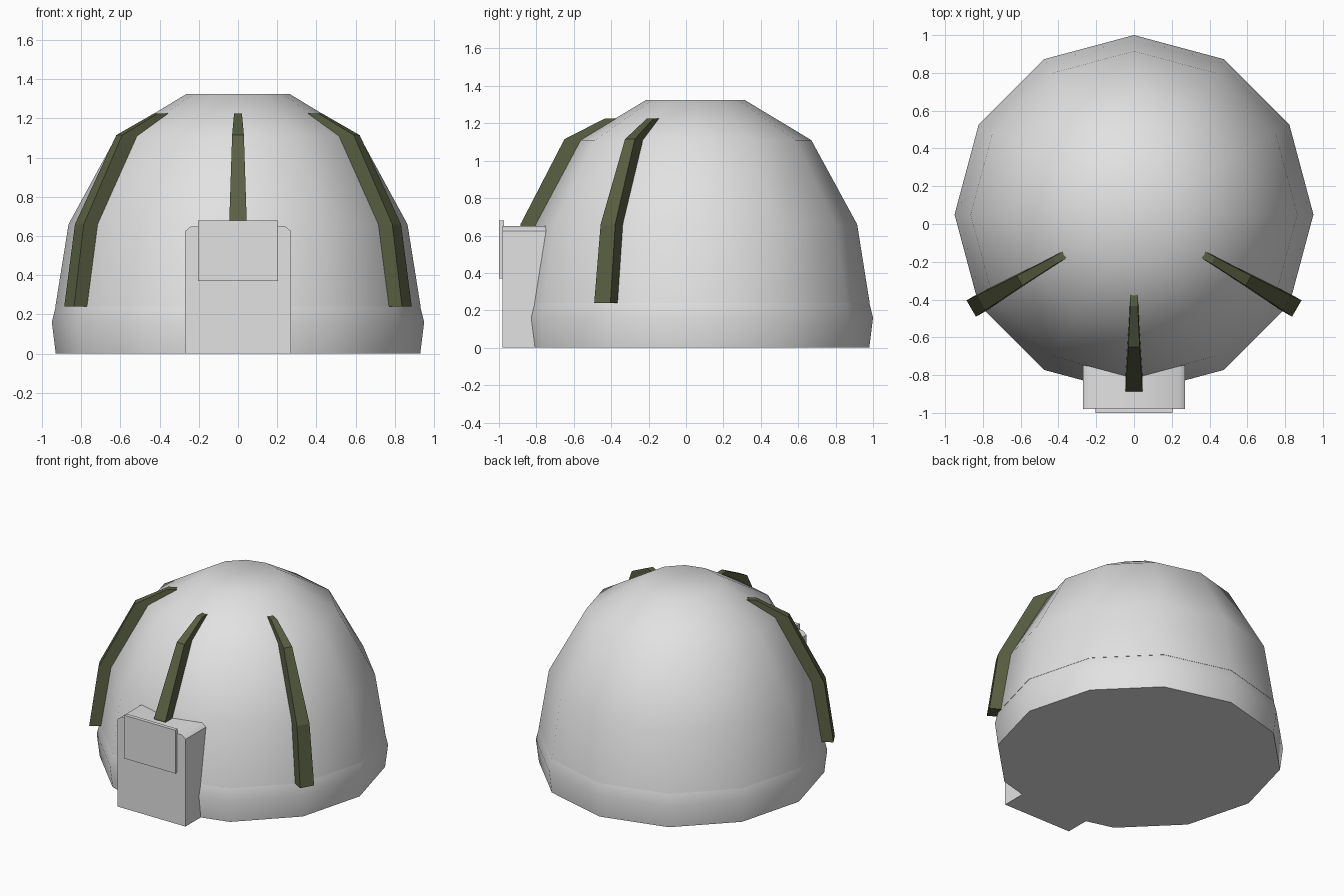
import bpy, bmesh, math
from mathutils import Vector

if "Cube" in bpy.data.objects:
    bpy.data.objects.remove(bpy.data.objects["Cube"])

CY = 0.05      # dome axis position in y
SIDES = 12


def material(name, rgb):
    m = bpy.data.materials.new(name)
    m.diffuse_color = (*rgb, 1)
    m.use_nodes = True
    m.node_tree.nodes["Principled BSDF"].inputs["Base Color"].default_value = m.diffuse_color
    return m


GREY = material("light_grey", (0.76, 0.76, 0.76))
OLIVE = material("olive_green", (0.10, 0.115, 0.055))


def finish(name, bm, mat, smooth=None):
    bmesh.ops.recalc_face_normals(bm, faces=bm.faces)
    me = bpy.data.meshes.new(name)
    bm.to_mesh(me)
    bm.free()
    me.materials.append(mat)
    ob = bpy.data.objects.new(name, me)
    bpy.context.collection.objects.link(ob)
    if smooth:
        bpy.ops.object.select_all(action='DESELECT')
        ob.select_set(True)
        bpy.context.view_layer.objects.active = ob
        bpy.ops.object.shade_smooth_by_angle(angle=math.radians(smooth))
    return ob


def loft(bm, rings):
    """Skin a list of equal-length point rings and cap both ends."""
    vs = [[bm.verts.new(p) for p in ring] for ring in rings]
    n = len(vs[0])
    for a, b in zip(vs, vs[1:]):
        for i in range(n):
            j = (i + 1) % n
            bm.faces.new((a[i], a[j], b[j], b[i]))
    bm.faces.new(vs[0])
    bm.faces.new(vs[-1])


def turned(name, profile, smooth):
    bm = bmesh.new()
    angles = [2 * math.pi * i / SIDES for i in range(SIDES)]
    loft(bm, [[(r * math.cos(a), CY + r * math.sin(a), z) for a in angles]
              for r, z in profile])
    return finish(name, bm, GREY, smooth)


# Base ring and faceted dome
turned("base_ring", [(0.93, 0), (0.95, 0.16), (0.93, 0.24)], 40)
turned("dome", [(0.932, 0.24), (0.865, 0.66), (0.62, 1.11), (0.263, 1.325)], 40)

# Tapered ribs: outer radius, outer z, inner radius, inner z, width
RIB = [(0.995, 0.24, 0.90, 0.24, 0.10), (0.935, 0.66, 0.83, 0.64, 0.09),
       (0.70, 1.115, 0.59, 1.08, 0.06), (0.485, 1.225, 0.42, 1.225, 0.04)]


def rib(name, degrees):
    a = math.radians(degrees)
    out = Vector((math.cos(a), math.sin(a), 0))
    side = Vector((-out.y, out.x, 0))

    def pt(r, s, z):
        return out * r + side * s + Vector((0, CY, z))
    bm = bmesh.new()
    loft(bm, [[pt(ro, -w / 2, zo), pt(ro, w / 2, zo),
               pt(ri, w / 2, zi), pt(ri, -w / 2, zi)]
              for ro, zo, ri, zi, w in RIB])
    finish(name, bm, OLIVE)


for label, deg in (("left", -150), ("front", -90), ("right", -30)):
    rib(label + "_rib", deg)

# Front box with clipped top corners, running back into the dome
bm = bmesh.new()
outline = [(-0.27, 0), (0.27, 0), (0.27, 0.625), (0.24, 0.65),
           (-0.24, 0.65), (-0.27, 0.625)]
loft(bm, [[(x, y, z) for x, z in outline] for y in (-0.98, -0.68)])
finish("front_box", bm, GREY, 50)

# Panel on the face of the box
bm = bmesh.new()
panel = [(-0.203, 0.37), (0.203, 0.37), (0.203, 0.68), (-0.203, 0.68)]
loft(bm, [[(x, y, z) for x, z in panel] for y in (-1.0, -0.973)])
finish("front_panel", bm, GREY)
